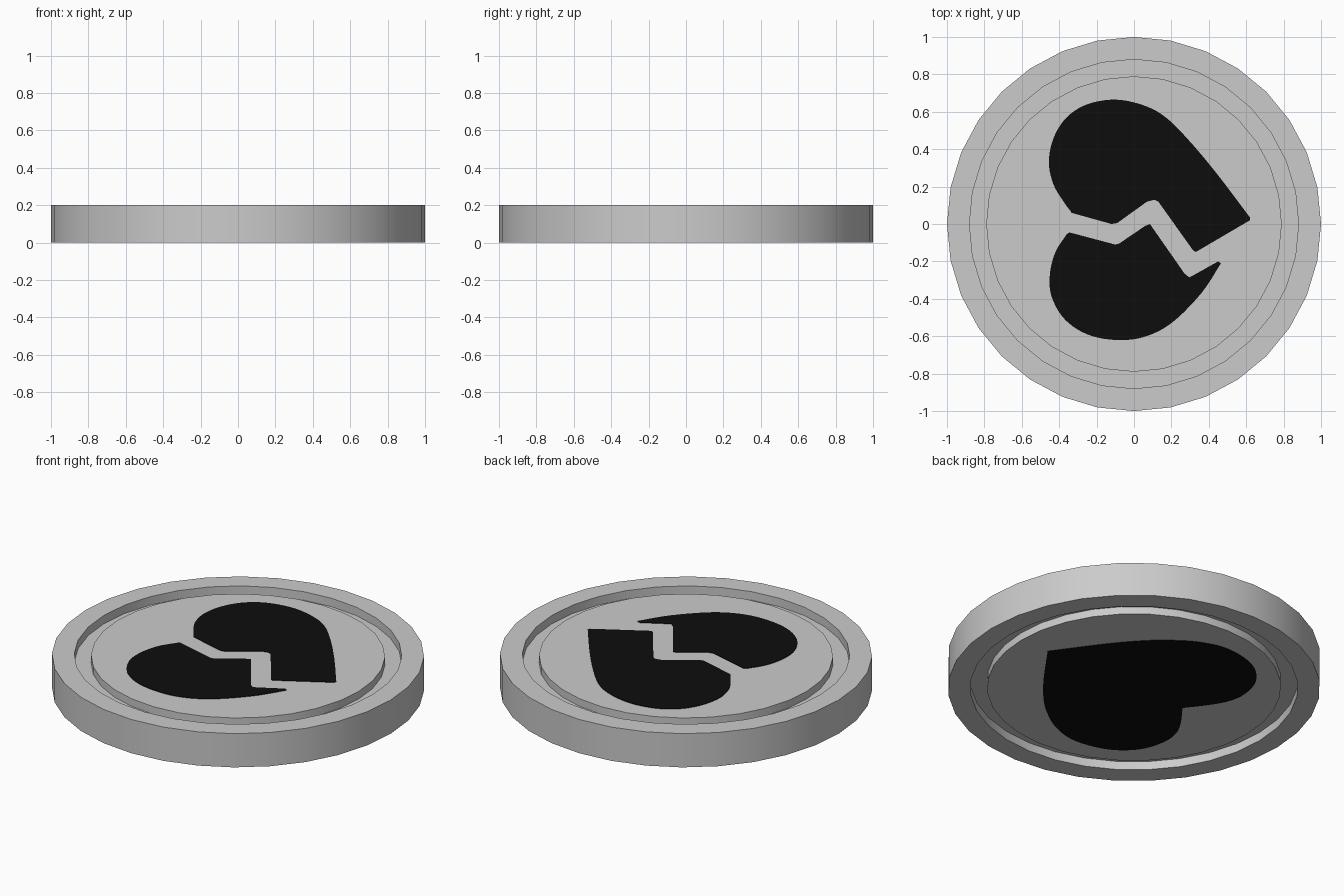
import bpy, bmesh, math
from mathutils import Vector

if "Cube" in bpy.data.objects:
    bpy.data.objects.remove(bpy.data.objects["Cube"])

SIDES = 32


def material(name, value):
    m = bpy.data.materials.new(name)
    m.diffuse_color = (value, value, value, 1)
    m.use_nodes = True
    m.node_tree.nodes["Principled BSDF"].inputs["Base Color"].default_value = m.diffuse_color
    return m


silver = material("silver grey", 0.6)
black = material("black", 0.004)


def add_object(name, bm, mat):
    bmesh.ops.recalc_face_normals(bm, faces=bm.faces)
    mesh = bpy.data.meshes.new(name)
    bm.to_mesh(mesh)
    bm.free()
    mesh.materials.append(mat)
    ob = bpy.data.objects.new(name, mesh)
    bpy.context.collection.objects.link(ob)
    return ob


def smooth(points, steps=5):
    """Catmull-Rom curve through the points, ends included."""
    p = [Vector(q) for q in points]
    p = [2 * p[0] - p[1]] + p + [2 * p[-1] - p[-2]]
    out = []
    for a, b, c, d in zip(p, p[1:], p[2:], p[3:]):
        for i in range(steps):
            t = i / steps
            out.append(0.5 * (2 * b + (c - a) * t + (2 * a - 5 * b + 4 * c - d) * t ** 2
                              + (3 * b - a - 3 * c + d) * t ** 3))
    return out + [p[-2]]


def plate(name, outline, z0, z1):
    """Thin flat plate with the given outline."""
    bm = bmesh.new()
    face = bm.faces.new([bm.verts.new((x, y, z0)) for x, y in outline])
    ext = bmesh.ops.extrude_face_region(bm, geom=[face])
    for v in ext["geom"]:
        if isinstance(v, bmesh.types.BMVert):
            v.co.z = z1
    bmesh.ops.triangulate(bm, faces=[f for f in bm.faces if len(f.verts) > 4])
    return add_object(name, bm, black)


# Coin body: turned profile with a groove on both faces
profile = [(0, 0.195), (0.79, 0.195), (0.79, 0.15), (0.88, 0.15), (0.88, 0.2), (1, 0.2),
           (1, 0), (0.88, 0), (0.88, 0.05), (0.79, 0.05), (0.79, 0.005), (0, 0.005)]
bm = bmesh.new()
verts = [bm.verts.new((r, 0, z)) for r, z in profile]
edges = [bm.edges.new(pair) for pair in zip(verts, verts[1:])]
bmesh.ops.spin(bm, geom=verts + edges, axis=(0, 0, 1), cent=(0, 0, 0),
               angle=2 * math.pi, steps=SIDES)
bmesh.ops.remove_doubles(bm, verts=bm.verts, dist=1e-4)
coin = add_object("coin_body", bm, silver)
bpy.context.view_layer.objects.active = coin
coin.select_set(True)
bpy.ops.object.shade_smooth_by_angle(angle=math.radians(30))

# Top: the two halves of a broken heart
upper_arc = smooth([(-.34, .07), (-.37, .11), (-.43, .21), (-.455, .33), (-.43, .46), (-.36, .57),
                    (-.25, .64), (-.1, .665), (.05, .635), (.17, .57), (.3, .44), (.45, .26),
                    (.62, .035)])
upper_crack = [(.62, .02), (.33, -.15), (.315, -.14), (.13, .12), (.11, .13), (.07, .12),
               (-.09, .005), (-.12, 0), (-.335, .06)]
plate("heart_half_upper", upper_arc + upper_crack, 0.194, 0.198)

lower_arc = smooth([(.465, -.21), (.36, -.37), (.2, -.53), (.05, -.605), (-.1, -.62), (-.25, -.59),
                    (-.37, -.51), (-.44, -.39), (-.45, -.27), (-.42, -.15), (-.36, -.055)])
lower_crack = [(-.345, -.045), (-.1, -.11), (-.08, -.105), (.06, -.01), (.085, 0), (.27, -.265),
               (.295, -.285), (.325, -.27), (.45, -.2)]
plate("heart_half_lower", lower_arc + lower_crack, 0.194, 0.198)

# Underside: a whole heart, mirrored about the x axis
half = smooth([(-.34, 0), (-.43, .12), (-.485, .22), (-.5, .33), (-.465, .46), (-.38, .56),
               (-.26, .62), (-.1, .64), (.05, .595), (.18, .51), (.29, .41), (.42, .256), (.605, 0)])
plate("whole_heart", half + [Vector((x, -y)) for x, y in half[-2:0:-1]], 0.002, 0.006)
